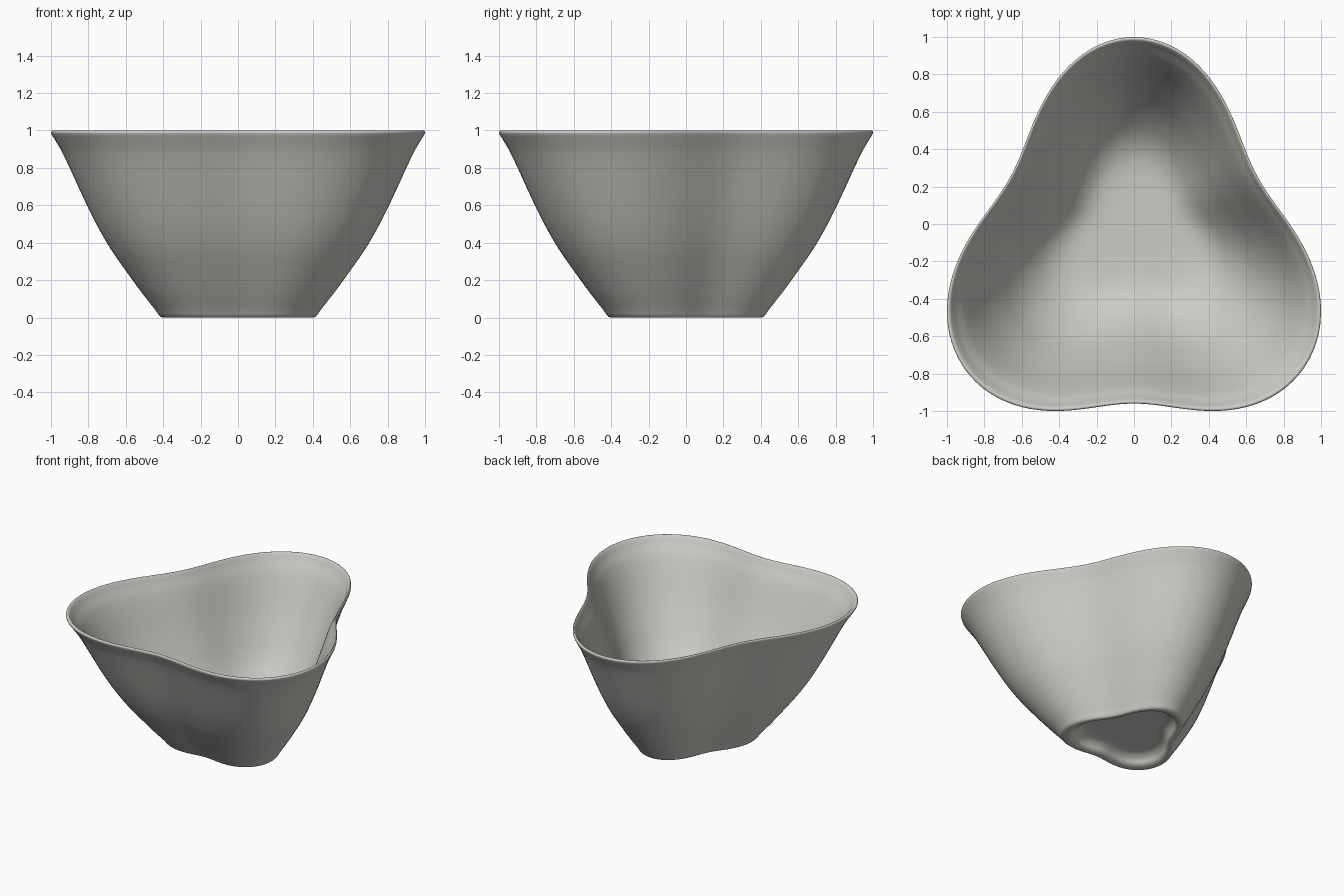
import bpy
import bmesh
import math
from mathutils import Vector

cube = bpy.data.objects.get("Cube")
if cube:
    bpy.data.objects.remove(cube, do_unlink=True)

SEGMENTS = 144
STEPS = 4

# Wall section as (scale of the outline, height): foot recess, outer wall, lip, inside
PROFILE = [
    (0, .07), (.2, .07), (.295, .064), (.335, .04), (.355, .012), (.378, 0),
    (.402, 0), (.42, .009), (.442, .04), (.52, .14), (.6, .25), (.68, .365),
    (.755, .495), (.822, .63), (.938, .88), (.98, .952), (.999, .985), (.997, .997),
    (.987, 1), (.975, .988), (.953, .952), (.905, .88), (.787, .63), (.715, .495),
    (.638, .365), (.555, .26), (.46, .175), (.35, .125), (.2, .11), (0, .11),
]


def lobed_outline(mean=.98, wave=.17):
    """Three-lobed closed curve, centred and fitted to a square of side two."""
    points = []
    for i in range(SEGMENTS):
        a = math.tau * i / SEGMENTS
        r = mean + wave * math.cos(3 * (a - math.pi / 2))
        points.append((r * math.cos(a), r * math.sin(a)))
    fitted = []
    for axis in zip(*points):
        low, high = min(axis), max(axis)
        fitted.append([2 * (v - low) / (high - low) - 1 for v in axis])
    return list(zip(*fitted))


def smooth_path(points):
    """Catmull-Rom curve through the section points."""
    p = [Vector(q) for q in points]
    p = [p[0]] + p + [p[-1]]
    path = []
    for a, b, c, d in zip(p, p[1:], p[2:], p[3:]):
        # Tangents limited by the span keep uneven spacing from overshooting
        span = (c - b).length
        m0 = (c - a).normalized() * span
        m1 = (d - b).normalized() * span
        for k in range(STEPS):
            t = k / STEPS
            path.append(b * (2 * t**3 - 3 * t**2 + 1) + m0 * (t**3 - 2 * t**2 + t)
                        + c * (3 * t**2 - 2 * t**3) + m1 * (t**3 - t**2))
    path.append(p[-1])
    return path


# Bowl: scaled copies of the outline bridged along the section
bm = bmesh.new()
outline = lobed_outline()
rings = [[bm.verts.new((x * s, y * s, max(z, 0))) for x, y in outline]
         for s, z in smooth_path(PROFILE)]
for lower, upper in zip(rings, rings[1:]):
    for i in range(SEGMENTS):
        j = (i + 1) % SEGMENTS
        bm.faces.new((lower[i], lower[j], upper[j], upper[i]))
bmesh.ops.remove_doubles(bm, verts=bm.verts, dist=.00001)
bmesh.ops.recalc_face_normals(bm, faces=bm.faces)
for face in bm.faces:
    face.smooth = True

mesh = bpy.data.meshes.new("bowl")
bm.to_mesh(mesh)
bm.free()
bowl = bpy.data.objects.new("bowl", mesh)
bpy.context.collection.objects.link(bowl)

# Glaze
color = (.6, .6, .565, 1)
glaze = bpy.data.materials.new("warm_grey")
glaze.use_nodes = True
glaze.diffuse_color = color
glaze.node_tree.nodes["Principled BSDF"].inputs["Base Color"].default_value = color
mesh.materials.append(glaze)
